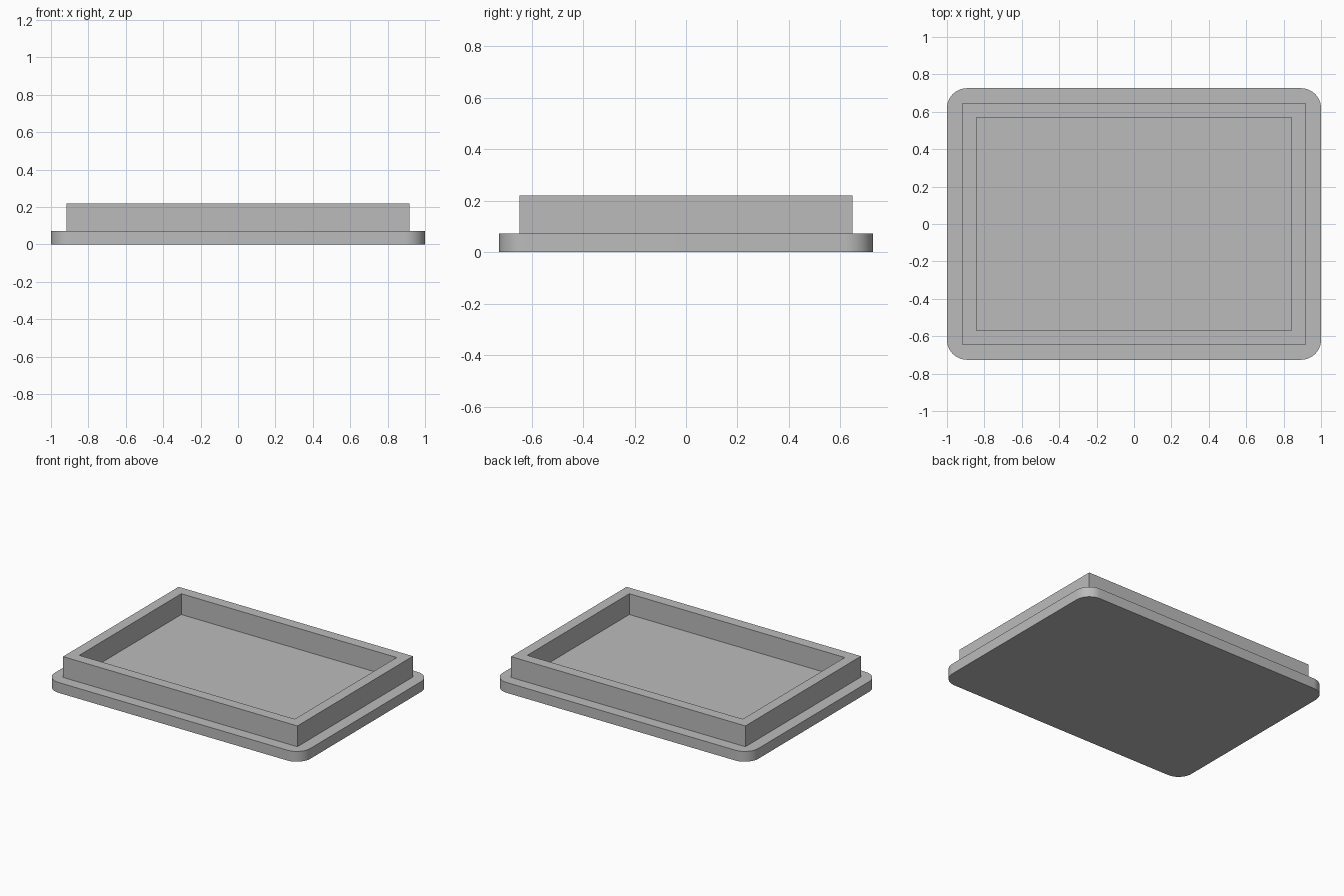
import bpy
import bmesh
import math

cube = bpy.data.objects.get("Cube")
if cube:
    bpy.data.objects.remove(cube, do_unlink=True)

grey = bpy.data.materials.new("plain grey")
grey.use_nodes = True
grey.diffuse_color = (0.5, 0.5, 0.5, 1)
grey.node_tree.nodes["Principled BSDF"].inputs["Base Color"].default_value = (0.5, 0.5, 0.5, 1)

BASE_TOP = 0.073
RIM_TOP = 0.22


def add_object(name, bm):
    bmesh.ops.recalc_face_normals(bm, faces=bm.faces)
    mesh = bpy.data.meshes.new(name)
    bm.to_mesh(mesh)
    bm.free()
    mesh.materials.append(grey)
    obj = bpy.data.objects.new(name, mesh)
    bpy.context.collection.objects.link(obj)
    return obj


def rectangle(bm, half_x, half_y, z):
    corners = [(-1, -1), (1, -1), (1, 1), (-1, 1)]
    return [bm.verts.new((sx * half_x, sy * half_y, z)) for sx, sy in corners]


# Base plate with rounded vertical corners
bm = bmesh.new()
low = rectangle(bm, 1, 0.726, 0)
high = rectangle(bm, 1, 0.726, BASE_TOP)
bm.faces.new(low)
bm.faces.new(high)
for i in range(4):
    j = (i + 1) % 4
    bm.faces.new((low[i], low[j], high[j], high[i]))
uprights = [e for e in bm.edges if abs(e.verts[0].co.z - e.verts[1].co.z) > 0.01]
bmesh.ops.bevel(bm, geom=uprights, offset=0.107, offset_type='OFFSET',
                segments=12, profile=0.5, affect='EDGES')
base = add_object("base_plate", bm)
bpy.context.view_layer.objects.active = base
base.select_set(True)
bpy.ops.object.shade_smooth_by_angle(angle=math.radians(30))

# Raised rectangular rim, seated slightly into the plate
bm = bmesh.new()
seat = BASE_TOP - 0.01
rings = [rectangle(bm, 0.917, 0.646, seat), rectangle(bm, 0.917, 0.646, RIM_TOP),
         rectangle(bm, 0.843, 0.57, RIM_TOP), rectangle(bm, 0.843, 0.57, seat)]
for k in range(4):
    a, b = rings[k], rings[(k + 1) % 4]
    for i in range(4):
        j = (i + 1) % 4
        bm.faces.new((a[i], a[j], b[j], b[i]))
add_object("raised_rim", bm)
